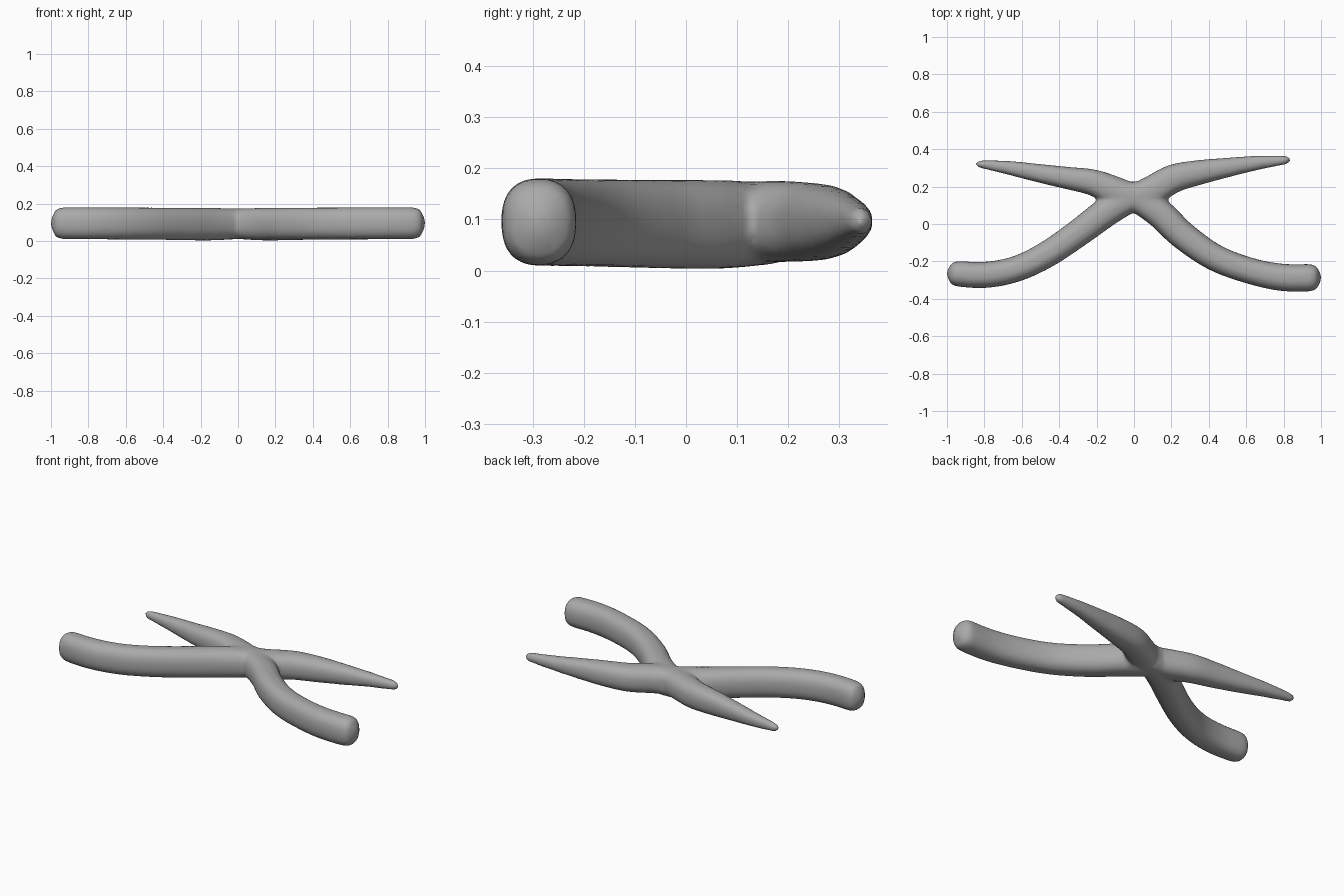
import bpy, bmesh, math
from mathutils import Vector

if "Cube" in bpy.data.objects:
    bpy.data.objects.remove(bpy.data.objects["Cube"])

grey = bpy.data.materials.new("grey")
grey.diffuse_color = (0.40, 0.40, 0.40, 1)
grey.use_nodes = True
grey.node_tree.nodes["Principled BSDF"].inputs["Base Color"].default_value = grey.diffuse_color

# Each limb: centre line points (x, y, z, half width, half height)
front_left = [(0.04, 0.17, 0.093, 0.07, 0.08), (-0.14, 0.068, 0.09, 0.078, 0.087),
              (-0.30, -0.05, 0.091, 0.074, 0.087), (-0.47, -0.165, 0.093, 0.071, 0.086),
              (-0.63, -0.24, 0.094, 0.069, 0.086), (-0.80, -0.272, 0.095, 0.070, 0.086),
              (-1.00, -0.262, 0.095, 0.068, 0.085)]
front_right = [(-0.04, 0.17, 0.093, 0.07, 0.08), (0.13, 0.062, 0.09, 0.078, 0.087),
               (0.26, -0.06, 0.091, 0.076, 0.087), (0.43, -0.178, 0.093, 0.072, 0.086),
               (0.62, -0.25, 0.094, 0.070, 0.086), (0.80, -0.286, 0.095, 0.073, 0.086),
               (1.00, -0.286, 0.095, 0.074, 0.085)]
back_left = [(0.05, 0.12, 0.095, 0.07, 0.078), (-0.10, 0.175, 0.096, 0.078, 0.080),
             (-0.22, 0.222, 0.095, 0.070, 0.077), (-0.35, 0.245, 0.095, 0.060, 0.070),
             (-0.50, 0.270, 0.095, 0.050, 0.056), (-0.68, 0.302, 0.096, 0.036, 0.038),
             (-0.85, 0.324, 0.096, 0.018, 0.022)]
back_right = [(-0.05, 0.12, 0.095, 0.07, 0.078), (0.09, 0.175, 0.096, 0.080, 0.080),
              (0.21, 0.242, 0.095, 0.076, 0.077), (0.35, 0.276, 0.095, 0.066, 0.070),
              (0.50, 0.302, 0.095, 0.052, 0.057), (0.66, 0.327, 0.096, 0.038, 0.040),
              (0.84, 0.344, 0.096, 0.020, 0.024)]


def spline(points, steps=8):
    """Smooth the listed stations with a Catmull-Rom curve."""
    p = [Vector(v) for v in points]
    p = [2 * p[0] - p[1]] + p + [2 * p[-1] - p[-2]]
    out = []
    for a, b, c, d in zip(p, p[1:], p[2:], p[3:]):
        for i in range(steps):
            t = i / steps
            out.append(0.5 * (2 * b + (c - a) * t + (2 * a - 5 * b + 4 * c - d) * t * t
                              + (3 * b - a - 3 * c + d) * t ** 3))
    return out + [p[-2]]


def sweep(bm, points, cap, sides=24):
    """Rounded-box section swept along the limb, closing in a rounded end."""
    path = spline(points)
    end = path[-1].xy
    rings = []
    for i, s in enumerate(path):
        tan = (path[min(i + 1, len(path) - 1)].xy - path[max(i - 1, 0)].xy).normalized()
        side = Vector((-tan.y, tan.x))
        u = max(0, 1 - (end - s.xy).length / cap)
        k = max(0.25, (1 - u ** 2.6) ** (1 / 2.6))
        ring = []
        for j in range(sides):
            a = math.tau * j / sides
            ca, sa = math.cos(a), math.sin(a)
            px = math.copysign(abs(ca) ** 0.83, ca) * s[3] * k
            pz = math.copysign(abs(sa) ** 0.83, sa) * s[4] * k
            ring.append(bm.verts.new((s.x + side.x * px, s.y + side.y * px, s[2] + pz)))
        rings.append(ring)
    for r, q in zip(rings, rings[1:]):
        for j in range(sides):
            n = (j + 1) % sides
            bm.faces.new((r[j], r[n], q[n], q[j]))
    bm.faces.new(rings[0])
    bm.faces.new(rings[-1][::-1])


# Crossed limbs in one mesh
bm = bmesh.new()
for limb, cap in ((front_left, 0.075), (front_right, 0.075),
                  (back_left, 0.03), (back_right, 0.03)):
    sweep(bm, limb, cap)
bmesh.ops.recalc_face_normals(bm, faces=bm.faces)
mesh = bpy.data.meshes.new("crossed_limbs")
bm.to_mesh(mesh)
bm.free()
body = bpy.data.objects.new("crossed_limbs", mesh)
bpy.context.collection.objects.link(body)
mesh.materials.append(grey)

# Fuse the limbs and soften the crotches
fuse = body.modifiers.new("fuse", 'REMESH')
fuse.mode = 'VOXEL'
fuse.voxel_size = 0.011
fuse.use_smooth_shade = True
soften = body.modifiers.new("soften", 'SMOOTH')
soften.factor = 0.5
soften.iterations = 8
thin = body.modifiers.new("thin", 'DECIMATE')
thin.ratio = 0.25
